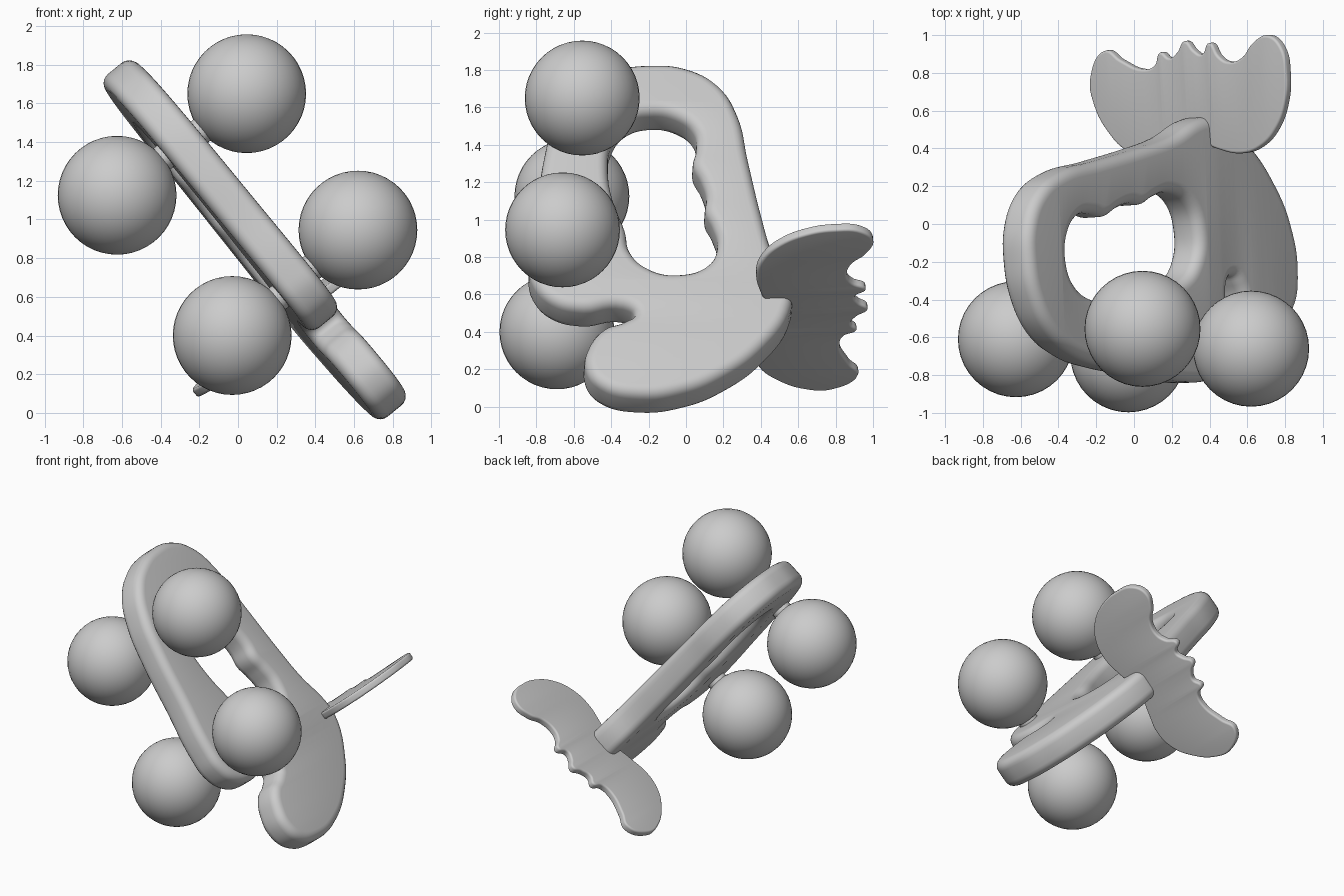
import bpy, bmesh, math
from mathutils import Vector, Matrix

cube = bpy.data.objects.get("Cube")
if cube:
    bpy.data.objects.remove(cube, do_unlink=True)

GREY = (0.6, 0.6, 0.6, 1.0)
mat = bpy.data.materials.new("plain grey")
mat.use_nodes = True
mat.diffuse_color = GREY
mat.node_tree.nodes["Principled BSDF"].inputs["Base Color"].default_value = GREY

ORIGIN = Vector((0.005, -0.63, 1.03))
NORMAL = Vector((0.775, 0.05, 0.63)).normalized()


def finish(obj, name, angle=50):
    obj.name = name
    obj.data.materials.clear()
    obj.data.materials.append(mat)
    bpy.ops.object.select_all(action='DESELECT')
    obj.select_set(True)
    bpy.context.view_layer.objects.active = obj
    bpy.ops.object.shade_smooth_by_angle(angle=math.radians(angle))


def slab(name, loops, origin, normal, half, round_edge):
    """Rounded plate: closed smooth loops of 3D points lying in one plane."""
    e1 = (Vector((0, 1, 0)) - normal * normal.y).normalized()
    e2 = normal.cross(e1)
    frame = Matrix((e1, e2, normal)).transposed().to_4x4()
    frame.translation = origin
    to_local = frame.inverted()
    cu = bpy.data.curves.new(name, 'CURVE')
    cu.dimensions = '2D'
    cu.fill_mode = 'BOTH'
    cu.resolution_u = 6
    cu.extrude = half - round_edge
    cu.bevel_depth = round_edge
    cu.offset = -round_edge
    cu.bevel_resolution = 4
    for pts in loops:
        sp = cu.splines.new('BEZIER')
        sp.bezier_points.add(len(pts) - 1)
        sp.use_cyclic_u = True
        for bp, p in zip(sp.bezier_points, pts):
            q = to_local @ p
            bp.co = (q.x, q.y, 0)
            bp.handle_left_type = bp.handle_right_type = 'AUTO'
    obj = bpy.data.objects.new(name, cu)
    obj.matrix_world = frame
    bpy.context.collection.objects.link(obj)
    bpy.ops.object.select_all(action='DESELECT')
    obj.select_set(True)
    bpy.context.view_layer.objects.active = obj
    bpy.ops.object.convert(target='MESH')
    obj = bpy.context.view_layer.objects.active
    # weld the caps to the rim
    bm = bmesh.new()
    bm.from_mesh(obj.data)
    bmesh.ops.remove_doubles(bm, verts=bm.verts, dist=0.0005)
    bmesh.ops.recalc_face_normals(bm, faces=bm.faces)
    bm.to_mesh(obj.data)
    bm.free()
    finish(obj, name)


def on_body(y, z):
    x = ORIGIN.x - (NORMAL.y * (y - ORIGIN.y) + NORMAL.z * (z - ORIGIN.z)) / NORMAL.x
    return Vector((x, y, z))


def on_tail(x, y):
    return Vector((x, y, 0.21 + 0.82 * x + 0.1 * y))


# Body: ring handle, upper jaw, mouth notch, lower lip and tail root (y, z)
body_outline = [
    (-0.20, 1.78), (0.00, 1.76), (0.17, 1.67), (0.27, 1.52), (0.33, 1.27), (0.40, 0.98),
    (0.46, 0.78), (0.55, 0.60), (0.56, 0.49), (0.42, 0.28), (0.20, 0.12), (0.00, 0.04),
    (-0.25, 0.01), (-0.46, 0.06), (-0.54, 0.16), (-0.52, 0.28), (-0.44, 0.37), (-0.33, 0.41),
    (-0.28, 0.45), (-0.34, 0.49), (-0.55, 0.47), (-0.72, 0.51), (-0.82, 0.61), (-0.84, 0.74),
    (-0.80, 1.02), (-0.76, 1.30), (-0.70, 1.50), (-0.58, 1.66), (-0.40, 1.75),
]
# Hand hole with finger grips along its back edge (y, z)
hole_outline = [
    (-0.20, 1.52), (-0.06, 1.50), (0.04, 1.42), (0.05, 1.33), (0.035, 1.25), (0.08, 1.16),
    (0.105, 1.08), (0.10, 1.00), (0.14, 0.92), (0.165, 0.82), (0.11, 0.71), (-0.05, 0.66),
    (-0.20, 0.69), (-0.30, 0.78), (-0.33, 0.90), (-0.39, 1.05), (-0.42, 1.22), (-0.40, 1.37),
    (-0.32, 1.48),
]
slab("body", [[on_body(*p) for p in loop] for loop in (body_outline, hole_outline)],
     ORIGIN, NORMAL, 0.105, 0.06)

# Tail fluke, set crosswise on the tail root (x, y)
tail_outline = [
    (-0.14, 0.92), (-0.06, 0.87), (0.06, 0.82), (0.12, 0.84), (0.15, 0.91), (0.20, 0.88),
    (0.24, 0.91), (0.28, 0.97), (0.33, 0.92), (0.37, 0.90), (0.41, 0.96), (0.46, 0.89),
    (0.51, 0.86), (0.58, 0.88), (0.64, 0.96), (0.72, 1.00), (0.79, 0.94), (0.82, 0.79),
    (0.81, 0.64), (0.76, 0.50), (0.68, 0.41), (0.58, 0.375), (0.45, 0.40), (0.33, 0.45),
    (0.20, 0.40), (0.08, 0.36), (-0.03, 0.39), (-0.12, 0.48), (-0.20, 0.63), (-0.22, 0.78),
]
slab("tail_fluke", [[on_tail(*p) for p in tail_outline]], on_tail(0.33, 0.6),
     Vector((-0.82, -0.1, 1)).normalized(), 0.026, 0.014)

# Four wheel balls, each joined to the body by a short peg
balls = {
    "upper_left_ball": (0.045, -0.555, 1.65),
    "upper_right_ball": (-0.625, -0.61, 1.125),
    "lower_left_ball": (0.62, -0.66, 0.945),
    "lower_right_ball": (-0.03, -0.69, 0.40),
}
for name, centre in balls.items():
    c = Vector(centre)
    bpy.ops.mesh.primitive_uv_sphere_add(segments=40, ring_count=24, radius=0.307, location=c)
    finish(bpy.context.object, name)
    side = 1 if (c - ORIGIN).dot(NORMAL) > 0 else -1
    middle = c - NORMAL * side * 0.34
    bpy.ops.mesh.primitive_cylinder_add(vertices=20, radius=0.07, depth=0.14, location=middle,
                                        rotation=NORMAL.to_track_quat('Z', 'Y').to_euler())
    finish(bpy.context.object, name.replace("ball", "peg"))
